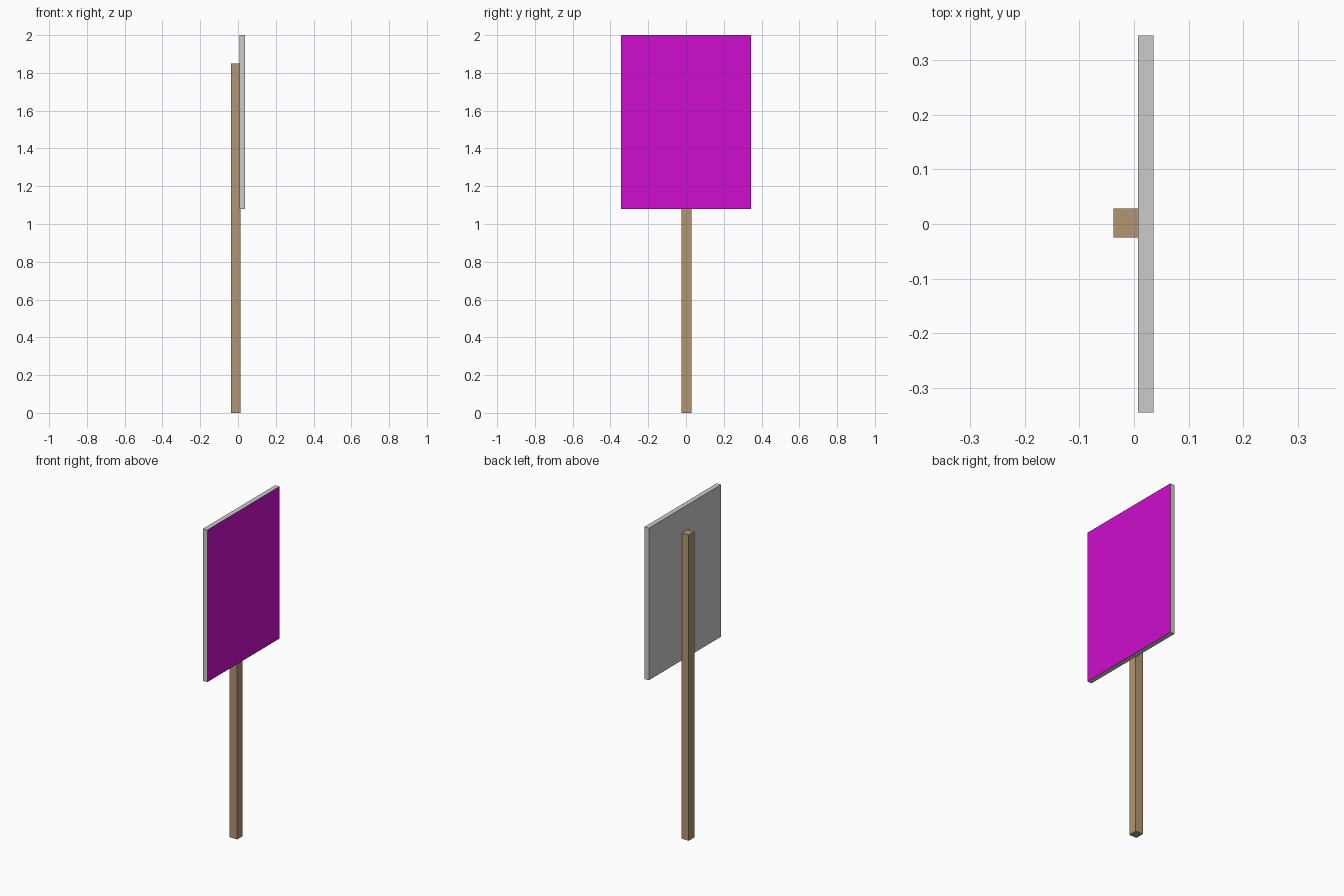
import bpy
import bmesh
from mathutils import Vector

if "Cube" in bpy.data.objects:
    bpy.data.objects.remove(bpy.data.objects["Cube"])


def material(name, rgb):
    mat = bpy.data.materials.new(name)
    mat.diffuse_color = (*rgb, 1.0)
    mat.use_nodes = True
    mat.node_tree.nodes["Principled BSDF"].inputs["Base Color"].default_value = mat.diffuse_color
    return mat


def box(name, low, high, mats):
    """Axis-aligned box between two corners."""
    low, high = Vector(low), Vector(high)
    bm = bmesh.new()
    bmesh.ops.create_cube(bm, size=1.0)
    bmesh.ops.scale(bm, vec=high - low, verts=bm.verts)
    bmesh.ops.translate(bm, vec=(low + high) / 2, verts=bm.verts)
    mesh = bpy.data.meshes.new(name)
    bm.to_mesh(mesh)
    bm.free()
    for mat in mats:
        mesh.materials.append(mat)
    obj = bpy.data.objects.new(name, mesh)
    bpy.context.collection.objects.link(obj)
    return obj


wood = material("light_wood", (0.45, 0.30, 0.17))
grey = material("light_grey", (0.60, 0.60, 0.60))
magenta = material("magenta", (0.62, 0.004, 0.62))

# Square wooden post, slightly let into the back of the board
box("post", (-0.038, -0.025, 0.0), (0.012, 0.028, 1.85), [wood])

# Sign board with a painted face towards +x
board = box("sign_board", (0.007, -0.345, 1.08), (0.036, 0.345, 2.0), [grey, magenta])
for face in board.data.polygons:
    face.material_index = 1 if face.normal.x > 0.9 else 0
